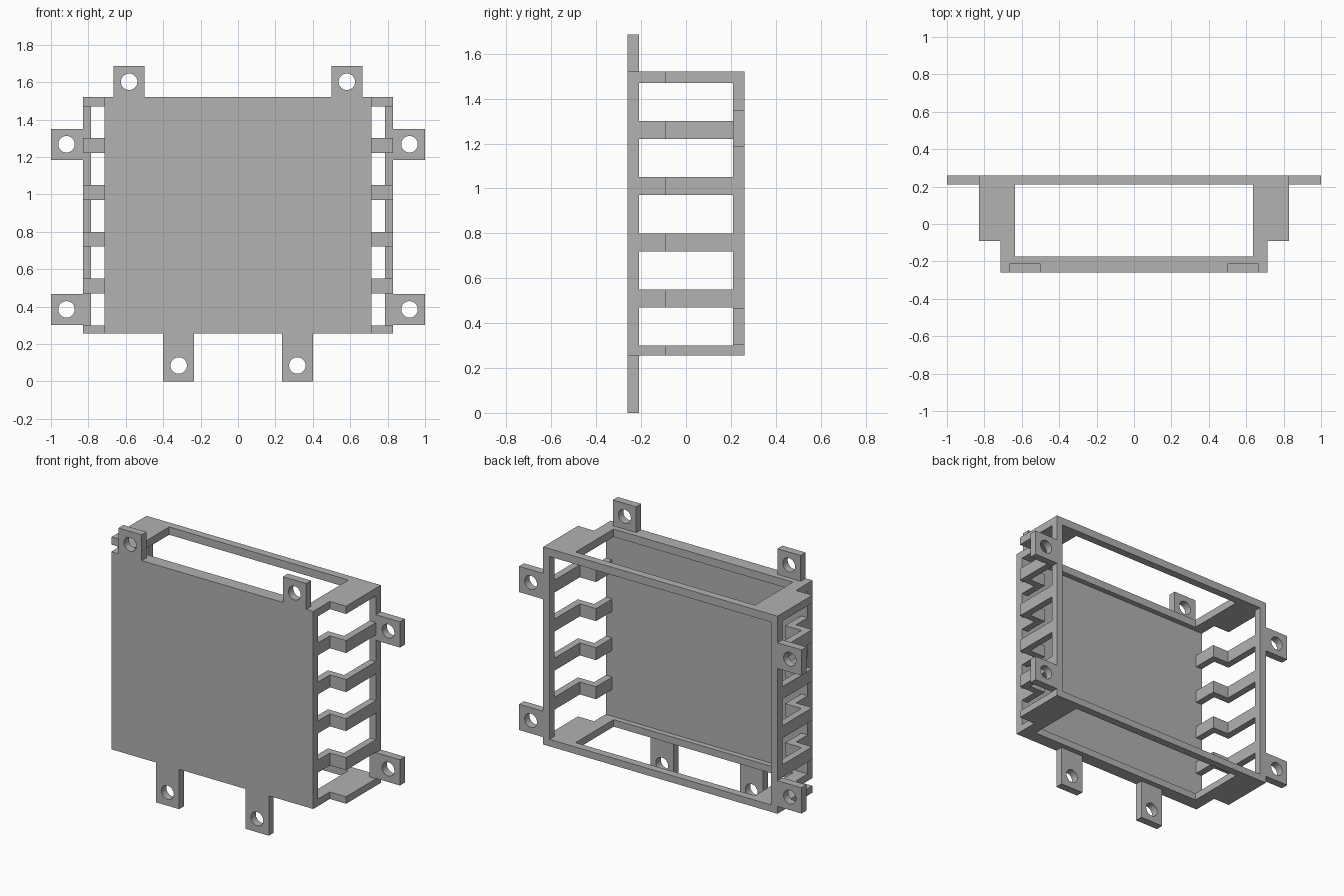
import bpy, bmesh, math

if "Cube" in bpy.data.objects:
    bpy.data.objects.remove(bpy.data.objects["Cube"], do_unlink=True)

grey = bpy.data.materials.new("plain_grey")
grey.use_nodes = True
colour = (0.445, 0.445, 0.445, 1)
grey.diffuse_color = colour
grey.node_tree.nodes["Principled BSDF"].inputs["Base Color"].default_value = colour


def plate(name, loops, start, end, upright):
    """Extrude an outline, plus any holes, along y (upright) or z."""
    bm = bmesh.new()
    caps = [[], []]
    for loop in loops:
        rings = []
        for depth in (start, end):
            rings.append([bm.verts.new((u, depth, v) if upright else (u, v, depth))
                          for u, v in loop])
        count = len(loop)
        for i in range(count):
            j = (i + 1) % count
            bm.faces.new((rings[0][i], rings[0][j], rings[1][j], rings[1][i]))
        for cap, ring in zip(caps, rings):
            cap.append(ring)
    for cap in caps:
        if len(cap) == 1:
            bm.faces.new(cap[0])
        else:
            edges = [bm.edges.get((r[i - 1], r[i])) for r in cap for i in range(len(r))]
            bmesh.ops.triangle_fill(bm, edges=edges, use_beauty=True)
    bmesh.ops.recalc_face_normals(bm, faces=bm.faces)
    mesh = bpy.data.meshes.new(name)
    bm.to_mesh(mesh)
    bm.free()
    mesh.materials.append(grey)
    obj = bpy.data.objects.new(name, mesh)
    bpy.context.collection.objects.link(obj)
    return obj


def rect(x0, x1, z0, z1):
    return [(x0, z0), (x1, z0), (x1, z1), (x0, z1)]


def circle(x, z, radius=0.044, sides=32):
    return [(x + radius * math.cos(math.tau * i / sides),
             z + radius * math.sin(math.tau * i / sides)) for i in range(sides)]


def tab(name, box, hole, y0):
    obj = plate(name, [rect(*box), circle(*hole)], y0, y0 + WALL, True)
    bpy.ops.object.select_all(action="DESELECT")
    obj.select_set(True)
    bpy.context.view_layer.objects.active = obj
    bpy.ops.object.shade_smooth_by_angle(angle=math.radians(30))


WALL = 0.05
FRONT, BACK = -0.26, 0.21            # front faces of the two upright plates
BOTTOM, TOP = 0.255, 1.52
PANEL_X, FRAME_X, POST = 0.715, 0.83, 0.045
STEP_Y = -0.092

# Front panel and open back frame
plate("front_panel", [rect(-PANEL_X, PANEL_X, BOTTOM, TOP)], FRONT, FRONT + WALL, True)
plate("back_frame", [rect(-FRAME_X, FRAME_X, BOTTOM, TOP),
                     rect(POST - FRAME_X, FRAME_X - POST, BOTTOM + POST, TOP - WALL)],
      BACK, BACK + WALL, True)

# Stepped end brackets, open in the middle
half = [(FRAME_X, BACK), (FRAME_X, STEP_Y), (PANEL_X, STEP_Y), (PANEL_X, FRONT + WALL)]
inner = [(-0.635, BACK), (-0.635, -0.175), (0.635, -0.175), (0.635, BACK)]
outline = half + [(-x, y) for x, y in reversed(half)] + inner
plate("top_bracket", [outline], TOP - WALL, TOP, False)
plate("bottom_bracket", [outline], BOTTOM, BOTTOM + POST, False)

# Zigzag side ribs
rib = half + [(PANEL_X - POST, FRONT + WALL), (PANEL_X - POST, STEP_Y + POST),
              (FRAME_X - POST, STEP_Y + POST), (FRAME_X - POST, BACK)]

for side, label in ((1, "left"), (-1, "right")):
    for n in range(4):
        z = 0.47 + 0.25 * n
        plate(f"{label}_rib_{n + 1}", [[(side * x, y) for x, y in rib]], z, z + 0.08, False)
    # Mounting tabs with screw holes
    tab(f"{label}_top_tab", (side * 0.5, side * 0.665, TOP, 1.685), (side * 0.582, 1.602), FRONT)
    tab(f"{label}_bottom_tab", (side * 0.235, side * 0.4, 0, BOTTOM), (side * 0.317, 0.085), FRONT)
    for name, z in (("upper", 1.185), ("lower", 0.302)):
        tab(f"{label}_{name}_side_tab", (side * FRAME_X, side, z, z + 0.165),
            (side * 0.917, z + 0.083), BACK)
